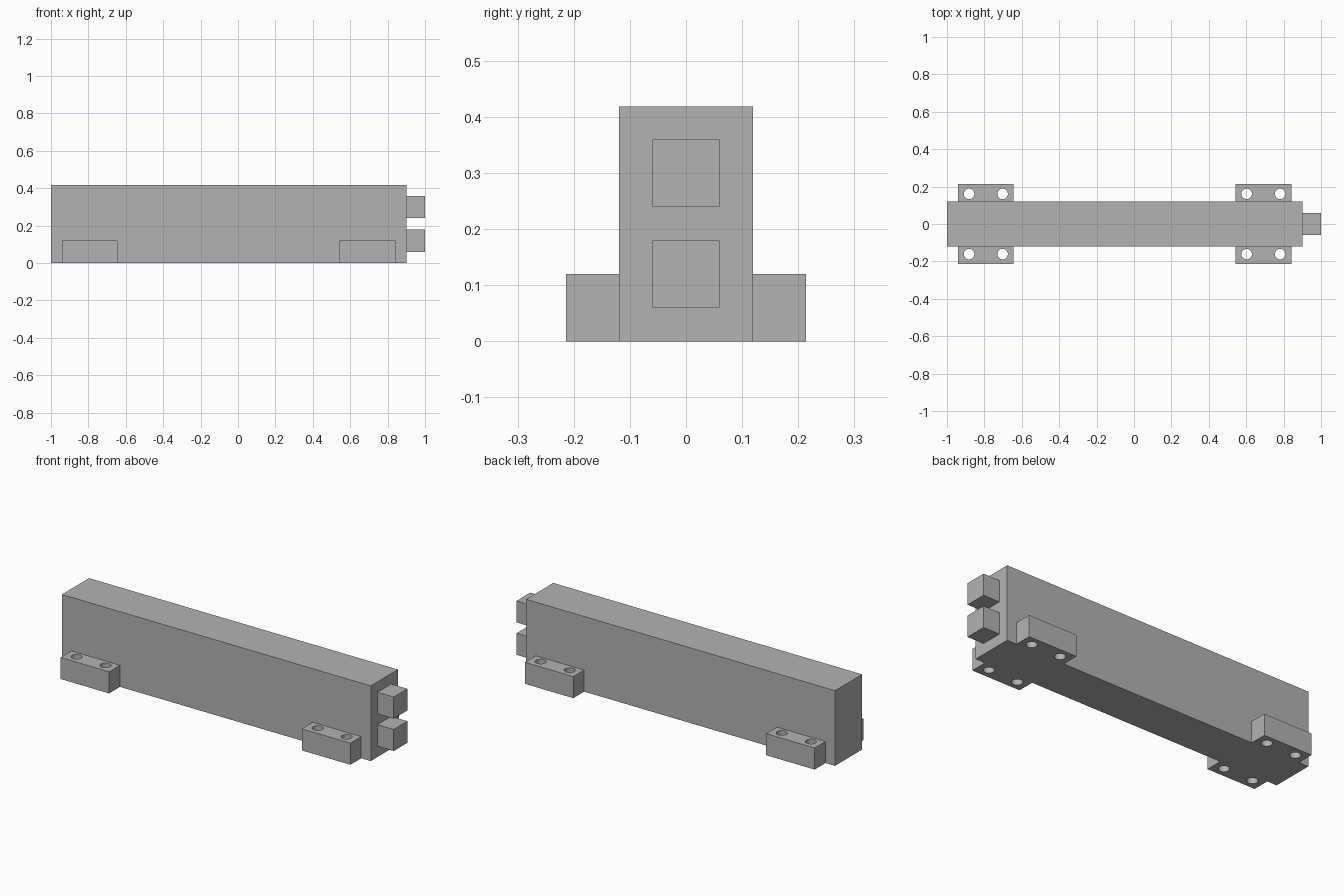
import bpy
import bmesh
from mathutils import Matrix, Vector

cube = bpy.data.objects.get("Cube")
if cube:
    bpy.data.objects.remove(cube, do_unlink=True)

grey = bpy.data.materials.new("plain_grey")
grey.use_nodes = True
colour = (0.45, 0.45, 0.45, 1)
grey.diffuse_color = colour
grey.node_tree.nodes["Principled BSDF"].inputs["Base Color"].default_value = colour


def finish(bm, name):
    mesh = bpy.data.meshes.new(name)
    bm.to_mesh(mesh)
    bm.free()
    mesh.materials.append(grey)
    obj = bpy.data.objects.new(name, mesh)
    bpy.context.collection.objects.link(obj)
    return obj


def box(name, low, high):
    low, high = Vector(low), Vector(high)
    bm = bmesh.new()
    place = Matrix.Translation((low + high) / 2) @ Matrix.Diagonal((*(high - low), 1))
    bmesh.ops.create_cube(bm, size=1, matrix=place)
    return finish(bm, name)


def cylinder(name, x, y, radius):
    bm = bmesh.new()
    bmesh.ops.create_cone(bm, cap_ends=True, segments=32, radius1=radius,
                          radius2=radius, depth=1, matrix=Matrix.Translation((x, y, 0)))
    return finish(bm, name)


def combine(target, tool, operation):
    tool.hide_render = True
    mod = target.modifiers.new("combine", 'BOOLEAN')
    mod.operation = operation
    mod.solver = 'EXACT'
    mod.object = tool
    bpy.context.view_layer.objects.active = target
    bpy.ops.object.modifier_apply(modifier=mod.name)
    bpy.data.objects.remove(tool, do_unlink=True)


# Main block, fused with two crosswise mounting feet
body = box("body", (-1, -0.119, 0), (0.9, 0.119, 0.418))
foot_centres = (-0.792, 0.692)
for x in foot_centres:
    foot = box("mounting_foot", (x - 0.149, -0.214, 0), (x + 0.149, 0.214, 0.12))
    combine(body, foot, 'UNION')

# Bolt holes straight through the feet
for x in foot_centres:
    for dx in (-0.0895, 0.0895):
        for y in (-0.161, 0.161):
            combine(body, cylinder("bolt_hole", x + dx, y, 0.028), 'DIFFERENCE')

# Hole walls are smooth, box edges stay sharp
bpy.ops.object.select_all(action='DESELECT')
body.select_set(True)
bpy.context.view_layer.objects.active = body
bpy.ops.object.shade_smooth_by_angle()

# Two square connectors on the end
for name, z in (("lower_connector", 0.06), ("upper_connector", 0.24)):
    box(name, (0.9, -0.06, z), (1, 0.06, z + 0.12))
